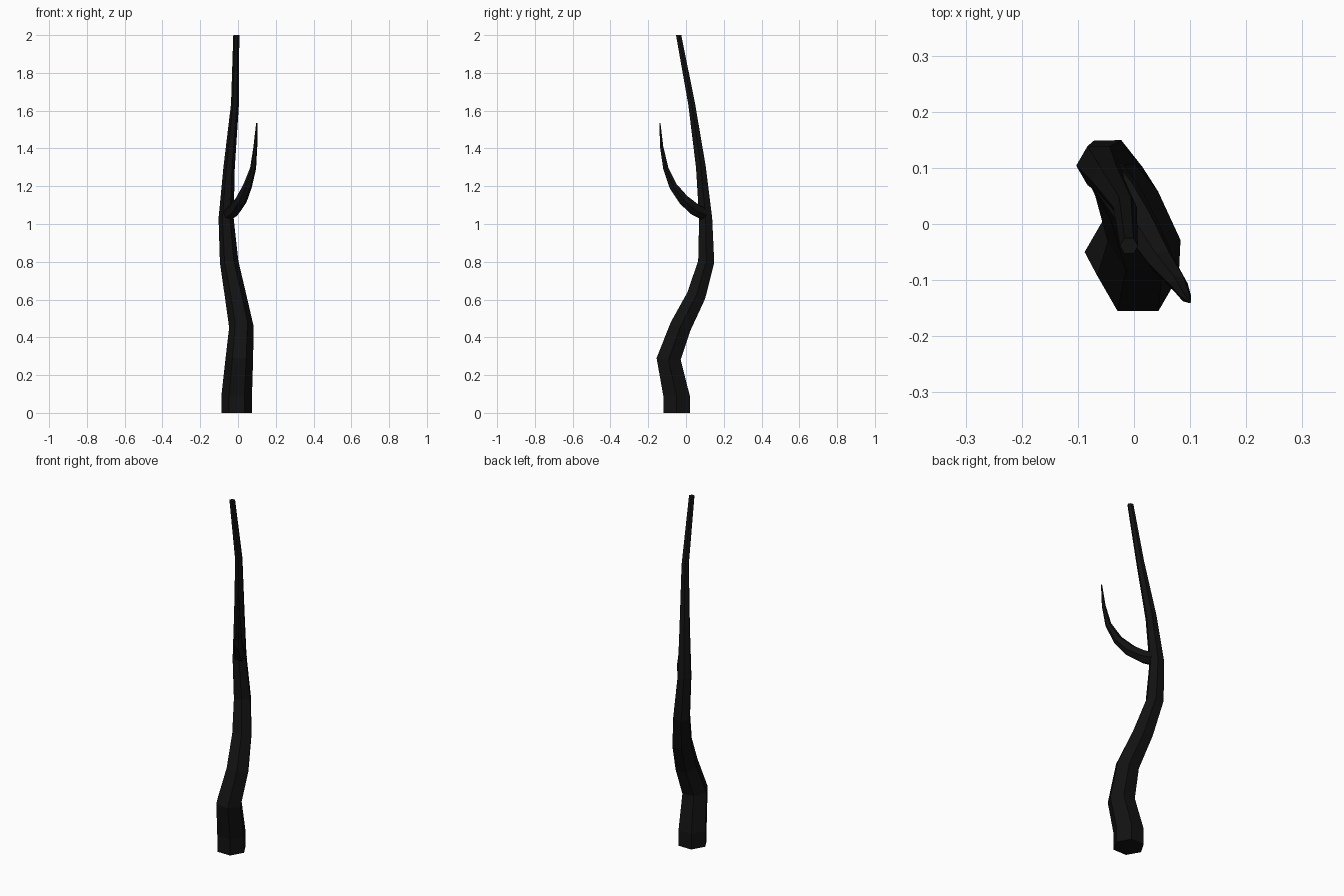
import bpy, bmesh, math
from mathutils import Vector

if "Cube" in bpy.data.objects:
    bpy.data.objects.remove(bpy.data.objects["Cube"])

bark = bpy.data.materials.new("dark_bark")
bark.diffuse_color = (0.006, 0.006, 0.006, 1)
bark.use_nodes = True
bark.node_tree.nodes["Principled BSDF"].inputs["Base Color"].default_value = bark.diffuse_color


def tube(name, path, sides=6, flat_ends=False):
    """Tapered tube through (x, y, z, radius) points, rings square to the path."""
    pts = [Vector(p[:3]) for p in path]
    bm = bmesh.new()
    rings = []
    for i, p in enumerate(pts):
        before = (p - pts[max(i - 1, 0)]).normalized()
        after = (pts[min(i + 1, len(pts) - 1)] - p).normalized()
        n = (before + after).normalized()
        if flat_ends and i in (0, 1, len(pts) - 1):
            n = Vector((0, 0, 1))
        u = Vector((1, 0, 0))
        u = (u - n * u.dot(n)).normalized()
        v = n.cross(u)
        r = path[i][3]
        angles = [math.tau * k / sides for k in range(sides)]
        rings.append([bm.verts.new(p + r * (math.cos(a) * u + math.sin(a) * v))
                      for a in angles])
    for a, b in zip(rings, rings[1:]):
        for k in range(sides):
            j = (k + 1) % sides
            bm.faces.new((a[k], a[j], b[j], b[k]))
    bm.faces.new(rings[0][::-1])
    bm.faces.new(rings[-1])
    mesh = bpy.data.meshes.new(name)
    bm.to_mesh(mesh)
    bm.free()
    mesh.materials.append(bark)
    obj = bpy.data.objects.new(name, mesh)
    bpy.context.collection.objects.link(obj)
    return obj


# Winding trunk
tube("trunk", [
    (-0.007, -0.050, 0.00, 0.081),
    (-0.007, -0.050, 0.09, 0.081),
    (0.007, -0.092, 0.285, 0.073),
    (0.018, -0.030, 0.455, 0.065),
    (-0.013, 0.054, 0.62, 0.057),
    (-0.047, 0.107, 0.80, 0.049),
    (-0.063, 0.104, 1.03, 0.040),
    (-0.047, 0.079, 1.30, 0.030),
    (-0.016, 0.030, 1.635, 0.021),
    (-0.009, -0.039, 2.00, 0.016),
], flat_ends=True)

# Upswept side branch, rooted inside the trunk
tube("branch", [
    (-0.050, 0.090, 1.055, 0.036),
    (-0.020, 0.050, 1.075, 0.036),
    (0.016, -0.010, 1.125, 0.032),
    (0.050, -0.068, 1.20, 0.024),
    (0.080, -0.107, 1.295, 0.016),
    (0.092, -0.129, 1.41, 0.010),
    (0.099, -0.138, 1.535, 0.003),
])
